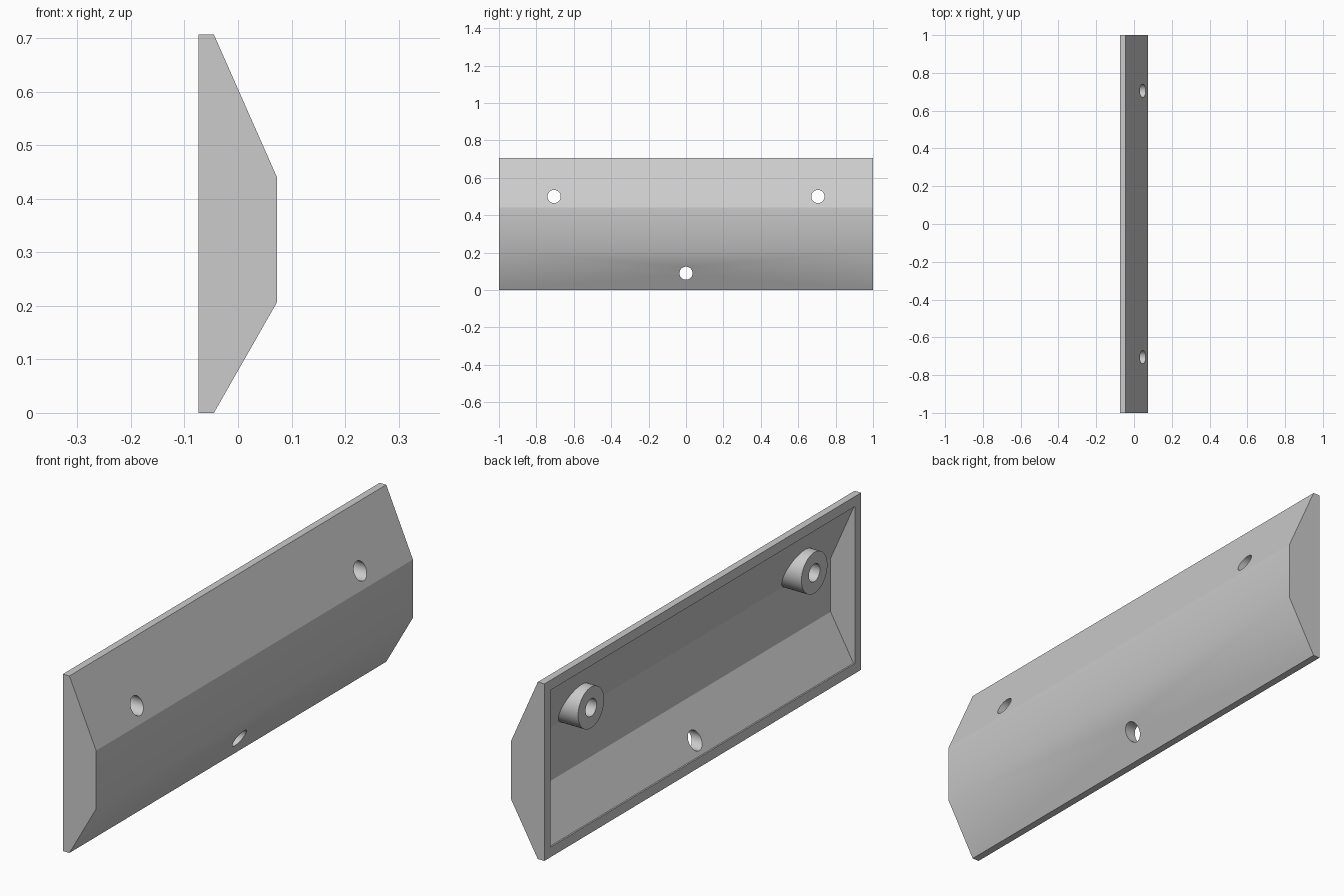
import bpy, bmesh, math

cube = bpy.data.objects.get("Cube")
if cube:
    bpy.data.objects.remove(cube, do_unlink=True)

WALL = 0.04
BACK = -0.074
FACE = 0.073
# Screw positions (y, z)
SCREWS = [(-0.705, 0.5), (0.705, 0.5), (0, 0.09)]

grey = bpy.data.materials.new("plain grey")
grey.use_nodes = True
grey.diffuse_color = (0.6, 0.6, 0.6, 1)
grey.node_tree.nodes["Principled BSDF"].inputs["Base Color"].default_value = grey.diffuse_color


def finish(name, bm):
    bmesh.ops.recalc_face_normals(bm, faces=bm.faces)
    mesh = bpy.data.meshes.new(name)
    bm.to_mesh(mesh)
    bm.free()
    mesh.materials.append(grey)
    obj = bpy.data.objects.new(name, mesh)
    bpy.context.collection.objects.link(obj)
    return obj


def prism(name, profile, half):
    """Extrude an (x, z) profile along y."""
    bm = bmesh.new()
    face = bm.faces.new([bm.verts.new((x, -half, z)) for x, z in profile])
    new = bmesh.ops.extrude_face_region(bm, geom=[face])["geom"]
    moved = [v for v in new if isinstance(v, bmesh.types.BMVert)]
    bmesh.ops.translate(bm, verts=moved, vec=(0, 2 * half, 0))
    return finish(name, bm)


def rods(name, radius):
    """Long cylinders along x at every screw position."""
    bm = bmesh.new()
    for y, z in SCREWS:
        made = bmesh.ops.create_cone(bm, cap_ends=True, segments=48, radius1=radius,
                                     radius2=radius, depth=0.6)["verts"]
        for v in made:
            v.co = (v.co.z, v.co.x + y, v.co.y + z)
    return finish(name, bm)


def cut(target, cutter):
    """Subtract the cutter, then discard it."""
    cutter.hide_render = True
    mod = target.modifiers.new("cut", "BOOLEAN")
    mod.operation = "DIFFERENCE"
    mod.solver = "EXACT"
    mod.object = cutter
    bpy.context.view_layer.objects.active = target
    bpy.ops.object.modifier_apply(modifier=mod.name)
    bpy.data.objects.remove(cutter, do_unlink=True)


# Outer bevelled bar
shell = prism("cover_shell", [(BACK, 0), (-0.045, 0), (FACE, 0.207), (FACE, 0.44),
                              (-0.045, 0.707), (BACK, 0.707)], 1)

# Hollow with even wall thickness, leaving the screw bosses standing
inner = FACE - WALL
cavity = prism("cavity", [(-0.12, WALL), (-0.068, WALL), (inner, 0.218), (inner, 0.432),
                          (-0.071, 0.707 - WALL), (-0.12, 0.707 - WALL)], 1 - WALL)
cut(cavity, rods("bosses", 0.082))
cut(shell, cavity)

# Screw holes right through
cut(shell, rods("screw_holes", 0.035))

# Smooth round bosses, holes and the lower front; other faces stay flat
mesh = shell.data
shell.select_set(True)
bpy.ops.object.shade_smooth_by_angle(angle=math.radians(31))
for p in mesh.polygons:
    n = p.normal
    round_part = abs(n.x) < 0.01 and p.area < 0.01
    lower_front = p.center.x > -0.04 and n.x > 0.8 and n.z < 0.1
    p.use_smooth = round_part or lower_front
